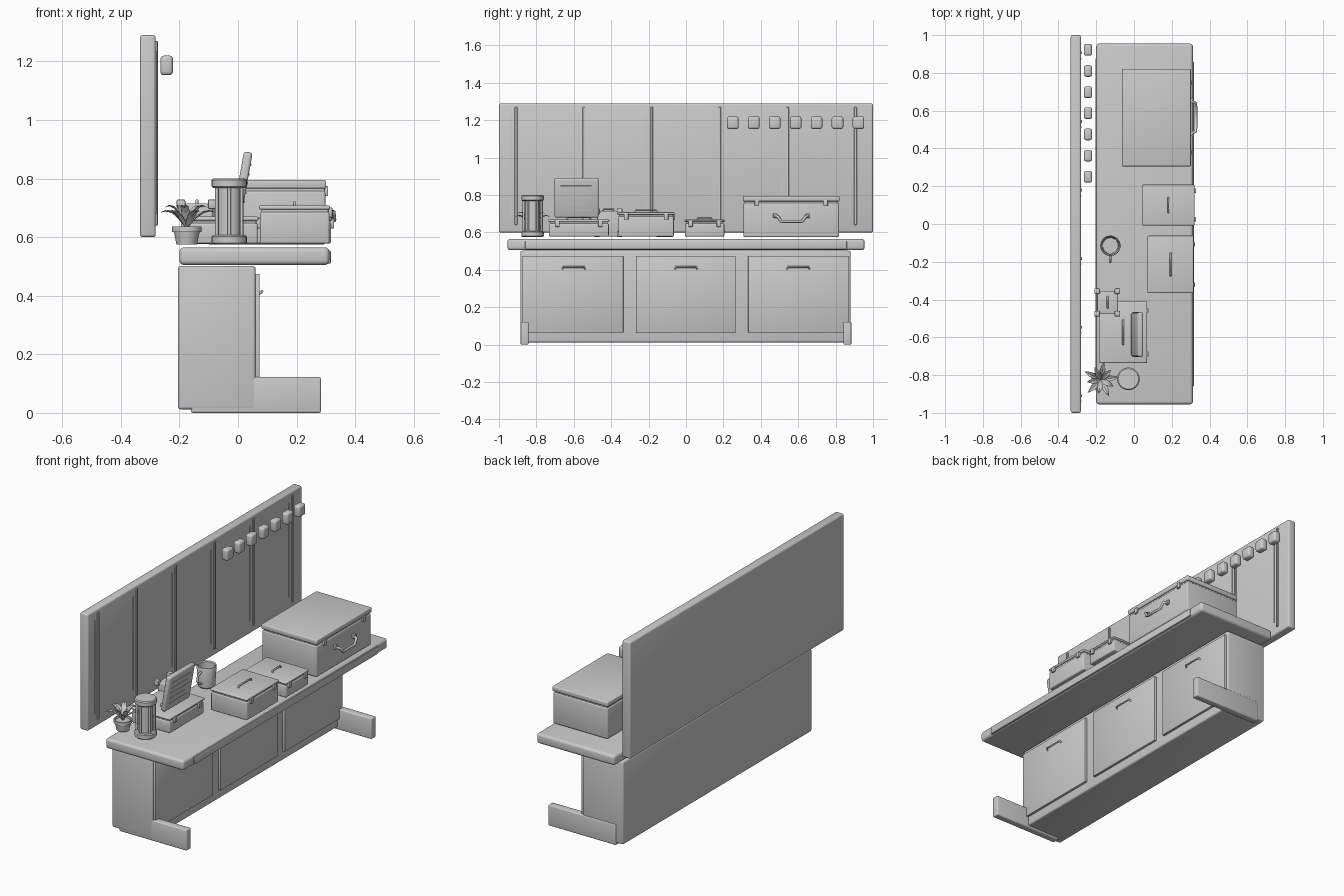
import bpy, math
from mathutils import Matrix, Vector

if "Cube" in bpy.data.objects:
    bpy.data.objects.remove(bpy.data.objects["Cube"])


def finish(ob, bevel=0.0, seg=3):
    bpy.ops.object.select_all(action='DESELECT')
    ob.select_set(True)
    bpy.context.view_layer.objects.active = ob
    if bevel:
        m = ob.modifiers.new("Bevel", 'BEVEL')
        m.width, m.segments = bevel, seg
        m.limit_method = 'ANGLE'
        bpy.ops.object.modifier_apply(modifier=m.name)
    bpy.ops.object.shade_smooth_by_angle(angle=math.radians(35))
    return ob


def box(name, x, y, z, bevel=0.0, seg=3):
    """Box from (min, max) pairs."""
    vs = [(a, b, c) for a in x for b in y for c in z]
    fs = [(0, 1, 3, 2), (4, 6, 7, 5), (0, 4, 5, 1), (2, 3, 7, 6), (0, 2, 6, 4), (1, 5, 7, 3)]
    me = bpy.data.meshes.new(name)
    me.from_pydata(vs, [], fs)
    ob = bpy.data.objects.new(name, me)
    bpy.context.collection.objects.link(ob)
    return finish(ob, bevel, seg)


def lathe(name, cx, cy, profile, n=32):
    """Revolve (radius, z) points; both ends are closed with a cap."""
    vs, fs = [], []
    for r, z in profile:
        for i in range(n):
            a = 2 * math.pi * i / n
            vs.append((cx + r * math.cos(a), cy + r * math.sin(a), z))
    for k in range(len(profile) - 1):
        for i in range(n):
            j = (i + 1) % n
            fs.append((k * n + i, k * n + j, (k + 1) * n + j, (k + 1) * n + i))
    fs.append(tuple(reversed(range(n))))
    fs.append(tuple(range((len(profile) - 1) * n, len(profile) * n)))
    me = bpy.data.meshes.new(name)
    me.from_pydata(vs, [], fs)
    ob = bpy.data.objects.new(name, me)
    bpy.context.collection.objects.link(ob)
    return finish(ob)


def tube(name, pts, r):
    cu = bpy.data.curves.new(name, 'CURVE')
    cu.dimensions = '3D'
    cu.bevel_depth, cu.bevel_resolution, cu.use_fill_caps = r, 2, True
    sp = cu.splines.new('POLY')
    sp.points.add(len(pts) - 1)
    for p, c in zip(sp.points, pts):
        p.co = (*c, 1)
    ob = bpy.data.objects.new(name, cu)
    bpy.context.collection.objects.link(ob)
    return ob


def case(name, x, y, z, seam, top_handle=0.0):
    """Hinged case: body, lid, seam, latches and optional lid handle."""
    box(name + "_body", x, y, (z[0], seam - 0.004), 0.007)
    box(name + "_seam", (x[0] + .006, x[1] - .006), (y[0] + .006, y[1] - .006), (seam - .012, seam + .012))
    box(name + "_lid", (x[0] - .003, x[1] + .003), (y[0] - .003, y[1] + .003), (seam + .004, z[1]), 0.006)
    w = y[1] - y[0]
    for i, t in enumerate((0.14, 0.86)):
        c = y[0] + w * t
        box(f"{name}_latch_{i}", (x[1] - .004, x[1] + .010), (c - .012, c + .012), (seam - .022, seam + .012), .003, 2)
    if top_handle:
        cx, cy, h = (x[0] + x[1]) / 2, (y[0] + y[1]) / 2, top_handle / 2
        t = z[1]
        tube(name + "_handle", [(cx, cy - h, t - .003), (cx, cy - h + .006, t + .010),
                                (cx, cy + h - .006, t + .010), (cx, cy + h, t - .003)], .005)


# Back board with vertical slat ribs and a row of pegs
box("back_board", (-.335, -.281), (-1, 1), (.60, 1.29), .010)
for i in range(6):
    c = -.91 + i * .363
    box(f"board_rib_{i}", (-.284, -.274), (c - .006, c + .008), (.64, 1.27), .002, 1)
    s = -.027 if i < 3 else -.03
    box(f"board_slat_{i}", (-.284, -.278), (c + s - .003, c + s + .003), (.68, 1.235))
for i in range(7):
    c = .25 + i * .112
    box(f"hanging_peg_{i}", (-.265, -.222), (c - .031, c + .031), (1.153, 1.22), .012, 3)

# Cabinet, doors and feet
box("cabinet", (-.205, .06), (-.885, .88), (.012, .502), .010)
for i, (a, b) in enumerate(((-.875, -.335), (-.268, .265), (.332, .872))):
    box(f"door_{i}", (.05, .074), (a, b), (.065, .475), .004, 2)
    c = (-.60, 0, .60)[i]
    tube(f"door_handle_{i}", [(.07, c - .06, .405), (.082, c - .054, .415),
                              (.082, c + .054, .415), (.07, c + .06, .405)], .005)
for s, n in ((-1, "left"), (1, "right")):
    box(f"foot_{n}", (-.16, .283), sorted((s * .842, s * .884)), (0, .122), .006)

# Worktop and front trim
box("worktop", (-.20, .312), (-.955, .955), (.505, .565), .016, 4)
box("worktop_trim", (.30, .317), (-.86, .86), (.51, .555), .004, 2)

# Cases
case("large_case", (-.06, .298), (.308, .818), (.575, .795), .762)
tube("large_case_handle", [(.295, .475, .690), (.326, .49, .685), (.328, .51, .658),
                           (.328, .62, .658), (.326, .64, .685), (.295, .655, .690)], .008)
for i, c in enumerate((.478, .652)):
    box(f"handle_mount_{i}", (.294, .310), (c - .012, c + .012), (.678, .702), .003, 2)
case("short_case", (.045, .318), (-.005, .205), (.578, .668), .652, .08)
case("front_case", (.075, .312), (-.362, -.065), (.578, .708), .690, .12)
case("rear_case", (-.183, .067), (-.733, -.413), (.578, .670), .652, .13)

# Small box with corner guards
box("small_box", (-.195, -.085), (-.475, -.355), (.578, .715), .006)
for i, (cx, cy) in enumerate(((-.195, -.475), (-.195, -.355), (-.088, -.475), (-.088, -.355))):
    for j, z in enumerate((.59, .712)):
        box(f"corner_guard_{i}_{j}", (cx - .015, cx + .015), (cy - .015, cy + .015), (z - .015, z + .017), .006, 2)
tube("small_box_handle", [(-.14, -.445, .71), (-.14, -.44, .725), (-.14, -.39, .725), (-.14, -.385, .71)], .005)

# Leaning tablet with raised lines on the screen
lean = Matrix.Translation((-.002, -.585, .68)) @ Matrix.Rotation(math.radians(10), 4, 'Y')
parts = [box("tablet", (-.015, .015), (-.118, .118), (0, .214), .010)]
for i in range(5):
    parts.append(box(f"screen_line_{i}", (.012, .018), (-.085, .08 - .03 * (i % 2)), (.04 + .032 * i, .047 + .032 * i)))
for p in parts:
    p.matrix_world = lean

# Lantern
L = (-.03, -.82)
lathe("lantern_base", *L, [(.054, .575), (.060, .580), (.060, .602), (.054, .607)])
lathe("lantern_glass", *L, [(.040, .60), (.040, .775)])
lathe("lantern_cap", *L, [(.054, .768), (.060, .773), (.060, .795), (.054, .80)])
for i in range(6):
    a = math.radians(60 * i + 30)
    x, y = L[0] + .049 * math.cos(a), L[1] + .049 * math.sin(a)
    tube(f"lantern_post_{i}", [(x, y, .60), (x, y, .775)], .006)

# Mug
M = (-.125, -.115)
lathe("mug", *M, [(.043, .576), (.047, .581), (.054, .695), (.052, .70), (.046, .695), (.041, .592)])
tube("mug_handle", [(M[0], M[1] - .046 - .040 * math.sin(math.pi * k / 10),
                     .64 + .035 * math.cos(math.pi * k / 10)) for k in range(11)], .006)

# Potted plant
P = (-.175, -.825)
lathe("plant_pot", *P, [(.035, .575), (.044, .618), (.050, .618), (.050, .636), (.043, .636), (.041, .626)])


def leaf(name, ang, reach, rise, width):
    """Creased leaf: left edge, midrib and right edge along an arched path."""
    u = Vector((math.cos(ang), math.sin(ang), 0))
    v = Vector((-u.y, u.x, 0))
    vs, fs = [], []
    for k in range(6):
        t = k / 5
        mid = Vector((*P, .628)) + u * (reach * t) + Vector((0, 0, rise * math.sin(1.9 * t)))
        w = width * (math.sin(math.pi * (.12 + .88 * t)) + .02)
        vs += [mid - v * w + Vector((0, 0, w * .4)), mid, mid + v * w + Vector((0, 0, w * .4))]
    for k in range(5):
        a = 3 * k
        fs += [(a, a + 1, a + 4, a + 3), (a + 1, a + 2, a + 5, a + 4)]
    me = bpy.data.meshes.new(name)
    me.from_pydata(vs, [], fs)
    ob = bpy.data.objects.new(name, me)
    bpy.context.collection.objects.link(ob)
    m = ob.modifiers.new("Thickness", 'SOLIDIFY')
    m.thickness = .0015


for i in range(10):
    leaf(f"leaf_{i}", 2 * math.pi * i / 10 + .15, (.098, .075)[i % 2], (.06, .078)[i % 2], .015)
